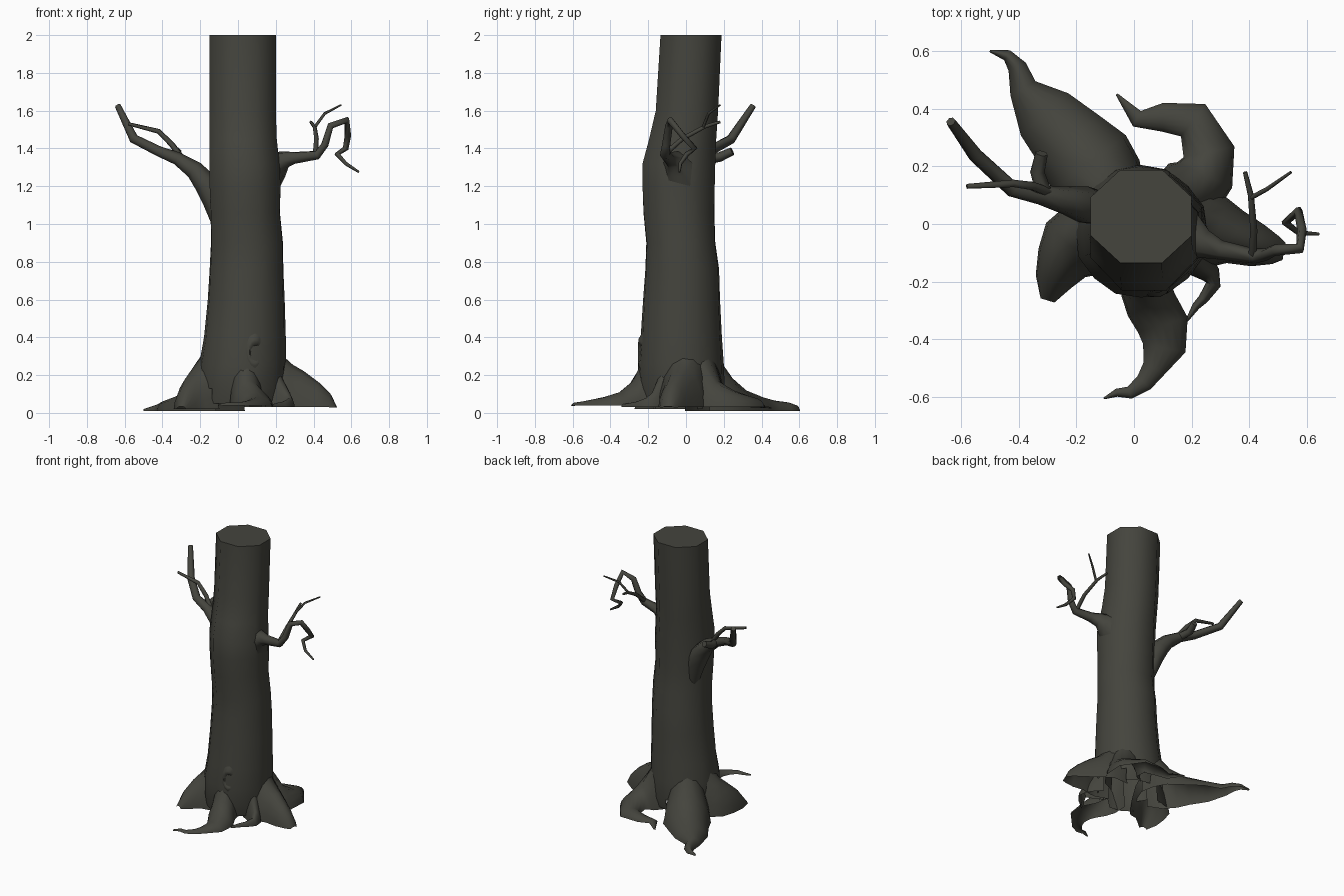
import bpy, bmesh, math
from mathutils import Vector

bark = bpy.data.materials.new("dark_bark")
bark.diffuse_color = (0.058, 0.058, 0.047, 1)

# trunk: z, left, right, front, back extents
LEVELS = [
    (0.05, -0.20, 0.24, -0.23, 0.19), (0.13, -0.205, 0.25, -0.25, 0.205),
    (0.26, -0.205, 0.255, -0.255, 0.20),
    (0.40, -0.18, 0.253, -0.24, 0.19), (0.60, -0.16, 0.247, -0.227, 0.18),
    (0.76, -0.15, 0.24, -0.215, 0.175), (0.90, -0.143, 0.238, -0.21, 0.155),
    (1.06, -0.145, 0.222, -0.225, 0.15), (1.20, -0.15, 0.225, -0.23, 0.152),
    (1.32, -0.15, 0.22, -0.23, 0.155),
    (1.45, -0.15, 0.205, -0.195, 0.16), (1.60, -0.15, 0.20, -0.16, 0.17),
    (2.00, -0.15, 0.20, -0.135, 0.188)]


def inside_trunk(p, margin=0.86):
    """True when a point lies well within the trunk."""
    lv = min(LEVELS, key=lambda l: abs(l[0] - p.z))
    x = (p.x - (lv[1] + lv[2]) / 2) / ((lv[2] - lv[1]) / 2)
    y = (p.y - (lv[3] + lv[4]) / 2) / ((lv[4] - lv[3]) / 2)
    return math.hypot(x, y) < margin


def loft(name, rings, closed=True, cap_start=False, cap_end=False, angle=60, drop=None):
    """Skin equally long vertex rings into one object; drop(face) removes faces."""
    bm = bmesh.new()
    vs = [[bm.verts.new(p) for p in r] for r in rings]
    n = len(rings[0])
    for a, b in zip(vs, vs[1:]):
        for i in range(n if closed else n - 1):
            j = (i + 1) % n
            bm.faces.new((a[i], a[j], b[j], b[i]))
    if cap_start:
        bm.faces.new(vs[0][::-1])
    if cap_end:
        bm.faces.new(vs[-1])
    if closed:
        bmesh.ops.recalc_face_normals(bm, faces=bm.faces)
    if drop:
        bmesh.ops.delete(bm, geom=[f for f in bm.faces if drop(f)], context='FACES')
    me = bpy.data.meshes.new(name)
    bm.to_mesh(me)
    bm.free()
    me.materials.append(bark)
    for p in me.polygons:
        p.use_smooth = True
    me.set_sharp_from_angle(angle=math.radians(angle))
    ob = bpy.data.objects.new(name, me)
    bpy.context.collection.objects.link(ob)
    return ob


def buried(f):
    return all(inside_trunk(v.co) for v in f.verts)


def tangents(pts):
    out = []
    for i in range(len(pts)):
        a, b = pts[max(i - 1, 0)], pts[min(i + 1, len(pts) - 1)]
        out.append((b - a).normalized())
    return out


def branch(name, path, sides=6):
    """Tapered tube along (x, y, z, radius) points."""
    pts = [Vector(p[:3]) for p in path]
    u = Vector((0.1, 0.3, 1))
    rings = []
    for p, t, q in zip(pts, tangents(pts), path):
        u = (u - t * u.dot(t)).normalized()
        v = t.cross(u)
        rings.append([p + (u * math.cos(a) + v * math.sin(a)) * q[3]
                      for a in (math.tau * k / sides for k in range(sides))])
    return loft(name, rings, True, False, True, 80, buried)


def root(name, path, base=0.03, n=8):
    """Open arched shell along (x, y, half width, ridge height) points."""
    pts = [Vector((p[0], p[1], 0)) for p in path]
    rings = []
    for p, t, q in zip(pts, tangents(pts), path):
        side = Vector((t.y, -t.x, 0))
        z0 = min(base, q[3] * 0.8)
        rings.append([p + side * q[2] * math.cos(math.pi * k / n)
                      + Vector((0, 0, z0 + (q[3] - z0) * max(0, math.sin(math.pi * k / n)) ** 1.25))
                      for k in range(n + 1)])
    return loft(name, rings, False, drop=buried)


# trunk: octagonal at the top, rounder below; open where the roots leave it
rings = []
for z, x0, x1, y0, y1 in LEVELS:
    oct_f = 1 + (1 / math.cos(math.pi / 8) - 1) * min(1, z / 1.2)
    ring = []
    for k in range(16):
        a, f = math.tau * k / 16, oct_f if k % 2 else 1
        ring.append(Vector(((x0 + x1) / 2 + (x1 - x0) / 2 * f * math.cos(a),
                            (y0 + y1) / 2 + (y1 - y0) / 2 * f * math.sin(a), z)))
    rings.append(ring)


def under_root(f):
    c = f.calc_center_median()
    a = math.degrees(math.atan2(c.y, c.x - 0.03)) % 360
    spans = ((102, 160), (15, 50), (-20, 10), (340, 361), (265, 295), (195, 235))
    return c.z < 0.12 and any(s < a < e for s, e in spans)


loft("trunk", rings, cap_end=True, drop=under_root)

# roots
root("root_back_left", [(-0.04, 0.06, .10, .52), (-0.10, 0.13, .15, .33),
     (-0.155, 0.21, .16, .20), (-0.22, 0.285, .135, .13), (-0.31, 0.38, .11, .09),
     (-0.385, 0.47, .05, .065), (-0.405, 0.545, .033, .055), (-0.44, 0.585, .02, .04),
     (-0.50, 0.60, .004, .02)], 0.01)
root("root_back_right", [(0.12, 0.06, .10, .48), (0.20, 0.12, .12, .28), (0.245, 0.17, .105, .17),
     (0.26, 0.25, .09, .12), (0.205, 0.36, .07, .08), (0.10, 0.37, .05, .06),
     (0.01, 0.365, .03, .05), (-0.06, 0.45, .004, .03)])
root("root_right", [(0.14, 0.0, .12, .46), (0.24, -0.015, .14, .30),
     (0.29, -0.03, .125, .255), (0.35, -0.045, .095, .22), (0.43, -0.075, .075, .16),
     (0.49, -0.09, .05, .10), (0.52, -0.095, .03, .035)])
root("root_front", [(0.04, -0.14, .08, .46), (0.045, -0.235, .09, .27), (0.06, -0.28, .09, .17),
     (0.10, -0.35, .09, .11), (0.105, -0.43, .075, .085), (0.07, -0.50, .042, .07),
     (0.035, -0.55, .032, .06), (-0.015, -0.585, .022, .055), (-0.06, -0.585, .014, .055),
     (-0.105, -0.605, .003, .045)], 0.04)
root("root_front_left", [(-0.08, 0.0, .10, .50), (-0.17, -0.05, .13, .33),
     (-0.21, -0.085, .13, .25), (-0.25, -0.135, .095, .195), (-0.28, -0.20, .065, .13),
     (-0.30, -0.265, .025, .035)], 0.02)
root("root_small", [(0.18, -0.10, .06, .30), (0.23, -0.14, .05, .18), (0.265, -0.175, .035, .11),
     (0.275, -0.21, .026, .08), (0.24, -0.26, .018, .06), (0.215, -0.285, .014, .055),
     (0.18, -0.34, .004, .045)])

# left limb with a stub and a thin twig
branch("left_branch", [(-0.09, 0.045, 0.98, .04), (-0.125, 0.055, 1.12, .062),
       (-0.165, 0.065, 1.21, .066), (-0.23, 0.08, 1.285, .050), (-0.32, 0.10, 1.345, .035),
       (-0.42, 0.12, 1.385, .028), (-0.55, 0.24, 1.45, .026), (-0.635, 0.355, 1.625, .017)], 7)
branch("left_stub", [(-0.31, 0.10, 1.34, .03), (-0.335, 0.18, 1.355, .026),
       (-0.32, 0.245, 1.385, .022)])
branch("left_twig", [(-0.30, 0.11, 1.35, .018), (-0.35, 0.13, 1.42, .016),
       (-0.42, 0.14, 1.49, .014), (-0.58, 0.13, 1.53, .009)], 5)

# right limb that curls back, with forked twigs
branch("right_branch", [(0.14, -0.03, 1.27, .13), (0.20, -0.05, 1.31, .085),
       (0.245, -0.07, 1.34, .05), (0.30, -0.09, 1.35, .034), (0.42, -0.112, 1.365, .026),
       (0.46, -0.105, 1.42, .022), (0.49, -0.09, 1.52, .020), (0.575, -0.085, 1.55, .019),
       (0.582, -0.02, 1.47, .017), (0.57, 0.045, 1.40, .016), (0.525, 0.005, 1.37, .014),
       (0.57, -0.03, 1.32, .010), (0.64, -0.035, 1.275, .006)])
branch("right_twig", [(0.41, -0.11, 1.37, .015), (0.415, -0.02, 1.45, .013),
       (0.405, 0.10, 1.515, .011), (0.385, 0.18, 1.54, .008)], 5)
branch("right_twig_fork", [(0.405, 0.09, 1.51, .009), (0.46, 0.12, 1.585, .008),
       (0.545, 0.18, 1.63, .005)], 5)

# knot on the front: low swollen rim around a hollow
knot = []
for k in range(13):
    ca, sa = math.cos(math.tau * k / 12), math.sin(math.tau * k / 12)
    knot.append([Vector((0.09 + ca * w, y + 0.04 * max(0, ca) ** 2, 0.32 + sa * h))
                 for w, h, y in ((.06, .10, -0.235), (.042, .07, -0.252),
                                 (.030, .052, -0.253), (.018, .034, -0.235))])
loft("knot_hole_rim", knot, False)
